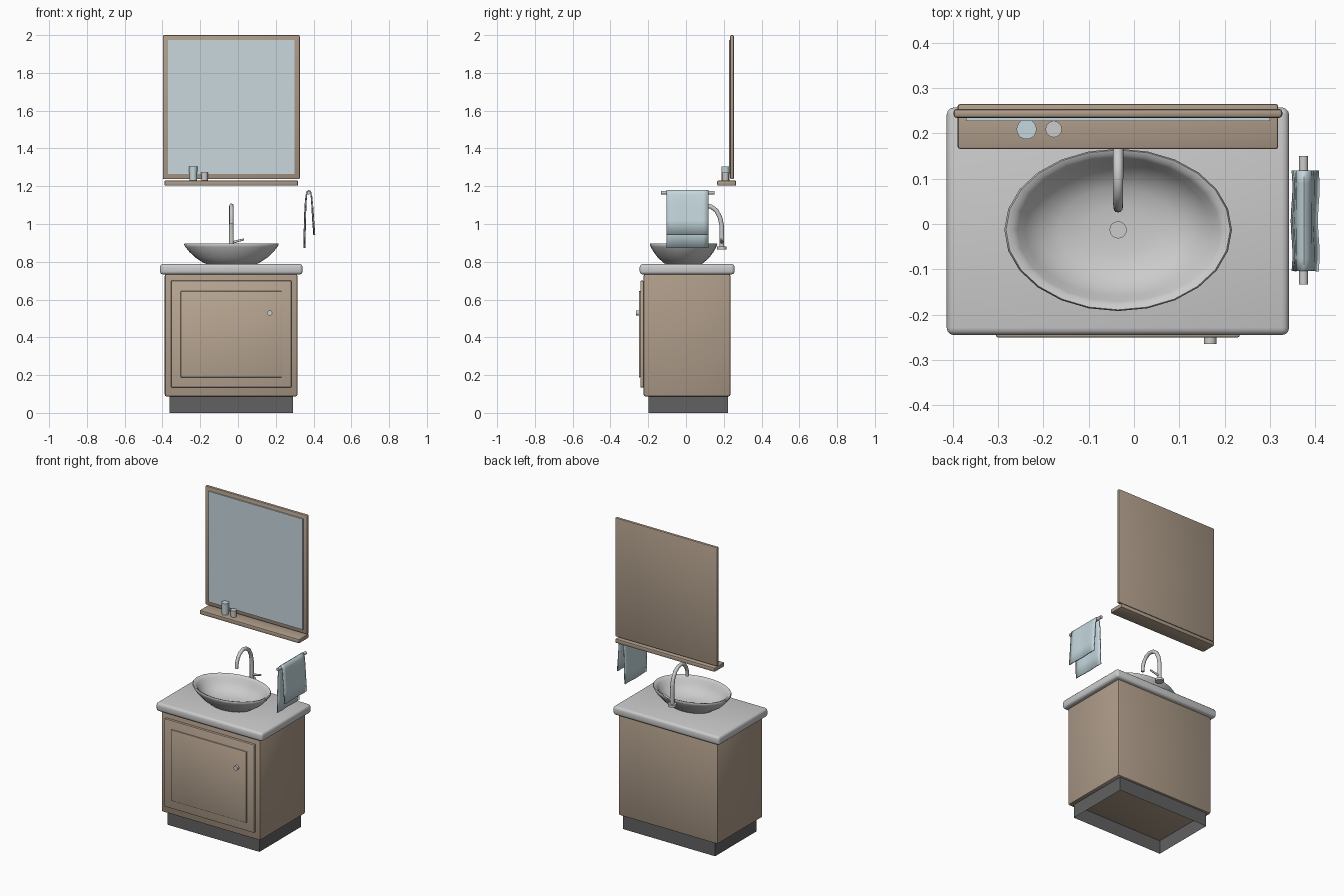
import bpy, bmesh, math
from mathutils import Vector, Matrix

if "Cube" in bpy.data.objects:
    bpy.data.objects.remove(bpy.data.objects["Cube"])


def material(name, rgb):
    m = bpy.data.materials.new(name)
    m.diffuse_color = (*rgb, 1)
    m.use_nodes = True
    m.node_tree.nodes["Principled BSDF"].inputs["Base Color"].default_value = m.diffuse_color
    return m


WOOD = material("wood", (0.42, 0.33, 0.25))
DOOR = material("door_wood", (0.48, 0.38, 0.29))
DARK = material("plinth_dark", (0.12, 0.12, 0.12))
GLASS = material("mirror_glass", (0.58, 0.68, 0.72))
CLOTH = material("towel_cloth", (0.55, 0.68, 0.72))


def finish(name, bm, mat=None, angle=40):
    bmesh.ops.recalc_face_normals(bm, faces=bm.faces[:])
    me = bpy.data.meshes.new(name)
    bm.to_mesh(me)
    bm.free()
    ob = bpy.data.objects.new(name, me)
    bpy.context.collection.objects.link(ob)
    if mat:
        me.materials.append(mat)
    bpy.ops.object.select_all(action='DESELECT')
    ob.select_set(True)
    bpy.context.view_layer.objects.active = ob
    bpy.ops.object.shade_smooth_by_angle(angle=math.radians(angle))
    return ob


def box(name, x, y, z, mat=None, bevel=0.0, segs=2, open_bottom=False):
    lo, hi = Vector((x[0], y[0], z[0])), Vector((x[1], y[1], z[1]))
    bm = bmesh.new()
    bmesh.ops.create_cube(bm, size=1)
    for v in bm.verts:
        v.co = (lo + hi) / 2 + v.co * (hi - lo)
    if bevel:
        bmesh.ops.bevel(bm, geom=bm.edges[:], offset=bevel, segments=segs,
                        profile=0.5, affect='EDGES')
    if open_bottom:
        down = [f for f in bm.faces if f.calc_center_median().z < z[0] + 1e-4]
        bmesh.ops.delete(bm, geom=down, context='FACES_ONLY')
    return finish(name, bm, mat)


def rod(name, a, b, r1, r2=None, mat=None, sides=16):
    a, b = Vector(a), Vector(b)
    d = b - a
    bm = bmesh.new()
    rot = d.to_track_quat('Z', 'Y').to_matrix().to_4x4()
    bmesh.ops.create_cone(bm, cap_ends=True, segments=sides, radius1=r1,
                          radius2=r2 or r1, depth=d.length,
                          matrix=Matrix.Translation((a + b) / 2) @ rot)
    return finish(name, bm, mat)


# Cabinet, plinth and countertop
box("plinth", (-0.362, 0.291), (-0.198, 0.222), (0, 0.088), DARK, open_bottom=True)
box("cabinet", (-0.388, 0.315), (-0.225, 0.235), (0.087, 0.735), WOOD, 0.01)
box("countertop", (-0.413, 0.342), (-0.245, 0.257), (0.733, 0.788), None, 0.016, 3)

# Door with raised panel and knob
box("door", (-0.354, 0.283), (-0.242, -0.224), (0.135, 0.70), DOOR, 0.004)
box("door_panel", (-0.304, 0.233), (-0.250, -0.240), (0.188, 0.645), DOOR, 0.004)
rod("door_knob", (0.168, -0.248, 0.529), (0.168, -0.265, 0.529), 0.014)

# Oval vessel basin: profile of (radius ratio, height), swept around an ellipse
CX, CY, RX, RY, SIDES = -0.035, -0.013, 0.251, 0.179, 24
profile = [(0.50, 0.786), (0.58, 0.793), (0.76, 0.822), (0.89, 0.853), (0.97, 0.878),
           (1.0, 0.891), (0.985, 0.897), (0.93, 0.893), (0.885, 0.882), (0.82, 0.858),
           (0.70, 0.828), (0.52, 0.807), (0.30, 0.799), (0.10, 0.797)]
bm = bmesh.new()
rings = []
for k, z in profile:
    rings.append([bm.verts.new((CX + RX * k * math.cos(2 * math.pi * i / SIDES),
                                CY + RY * k * math.sin(2 * math.pi * i / SIDES), z))
                  for i in range(SIDES)])
for r0, r1 in zip(rings, rings[1:]):
    for i in range(SIDES):
        j = (i + 1) % SIDES
        bm.faces.new((r0[i], r0[j], r1[j], r1[i]))
bm.faces.new(rings[0])
bm.faces.new(rings[-1])
finish("basin", bm, None, 60)
rod("drain", (CX, CY, 0.795), (CX, CY, 0.802), 0.019)

# Gooseneck faucet with base flange and side lever
path = [(0.190, 0.868), (0.190, 0.93), (0.189, 0.99), (0.180, 1.035), (0.160, 1.072),
        (0.132, 1.092), (0.100, 1.097), (0.070, 1.085), (0.048, 1.060),
        (0.038, 1.028), (0.036, 1.0)]
bm = bmesh.new()
rings = []
for n, (y, z) in enumerate(path):
    p, q = path[max(n - 1, 0)], path[min(n + 1, len(path) - 1)]
    t = Vector((0, q[0] - p[0], q[1] - p[1])).normalized()
    side = Vector((1, 0, 0))
    up = side.cross(t)
    r = 0.0125 - 0.002 * n / (len(path) - 1)
    rings.append([bm.verts.new(Vector((CX, y, z)) + r * (
        side * math.cos(math.pi * i / 6) + up * math.sin(math.pi * i / 6)))
        for i in range(12)])
for r0, r1 in zip(rings, rings[1:]):
    for i in range(12):
        j = (i + 1) % 12
        bm.faces.new((r0[i], r0[j], r1[j], r1[i]))
bm.faces.new(rings[0])
bm.faces.new(rings[-1])
finish("faucet_spout", bm, None, 50)
rod("faucet_base", (CX, 0.190, 0.865), (CX, 0.190, 0.880), 0.025)
rod("faucet_lever", (CX, 0.190, 0.901), (0.032, 0.186, 0.919), 0.007, 0.005)

# Mirror and shelf with two cups
box("mirror_frame", (-0.398, 0.327), (0.234, 0.254), (1.237, 2.0), WOOD, 0.007)
box("mirror_glass", (-0.370, 0.300), (0.227, 0.240), (1.264, 1.974), GLASS)
box("shelf", (-0.389, 0.318), (0.165, 0.265), (1.203, 1.230), WOOD, 0.006)
rod("tall_cup", (-0.237, 0.209, 1.23), (-0.237, 0.209, 1.304), 0.020, 0.022, CLOTH, 20)
rod("short_cup", (-0.177, 0.209, 1.23), (-0.177, 0.209, 1.272), 0.017, 0.018, None, 20)

# Towel bar with a towel draped over it (profile of x, z)
rod("towel_bar", (0.374, -0.133, 1.166), (0.374, 0.150, 1.166), 0.010)
drape = [(0.351, 0.873), (0.353, 0.95), (0.355, 1.04), (0.358, 1.11), (0.362, 1.155),
         (0.367, 1.172), (0.375, 1.177), (0.383, 1.172), (0.388, 1.155),
         (0.393, 1.10), (0.398, 1.02), (0.404, 0.943)]
bm = bmesh.new()
COLS = 8
grid = []
for x, z in drape:
    wave = 0.002 * min(1, (1.177 - z) / 0.1)
    grid.append([bm.verts.new((x + wave * math.sin(3 * math.pi * c / COLS),
                               -0.104 + 0.222 * c / COLS, z))
                 for c in range(COLS + 1)])
for a, b in zip(grid, grid[1:]):
    for c in range(COLS):
        bm.faces.new((a[c], a[c + 1], b[c + 1], b[c]))
towel = finish("towel", bm, CLOTH, 60)
mod = towel.modifiers.new("thickness", 'SOLIDIFY')
mod.thickness = 0.007
mod.offset = 0
